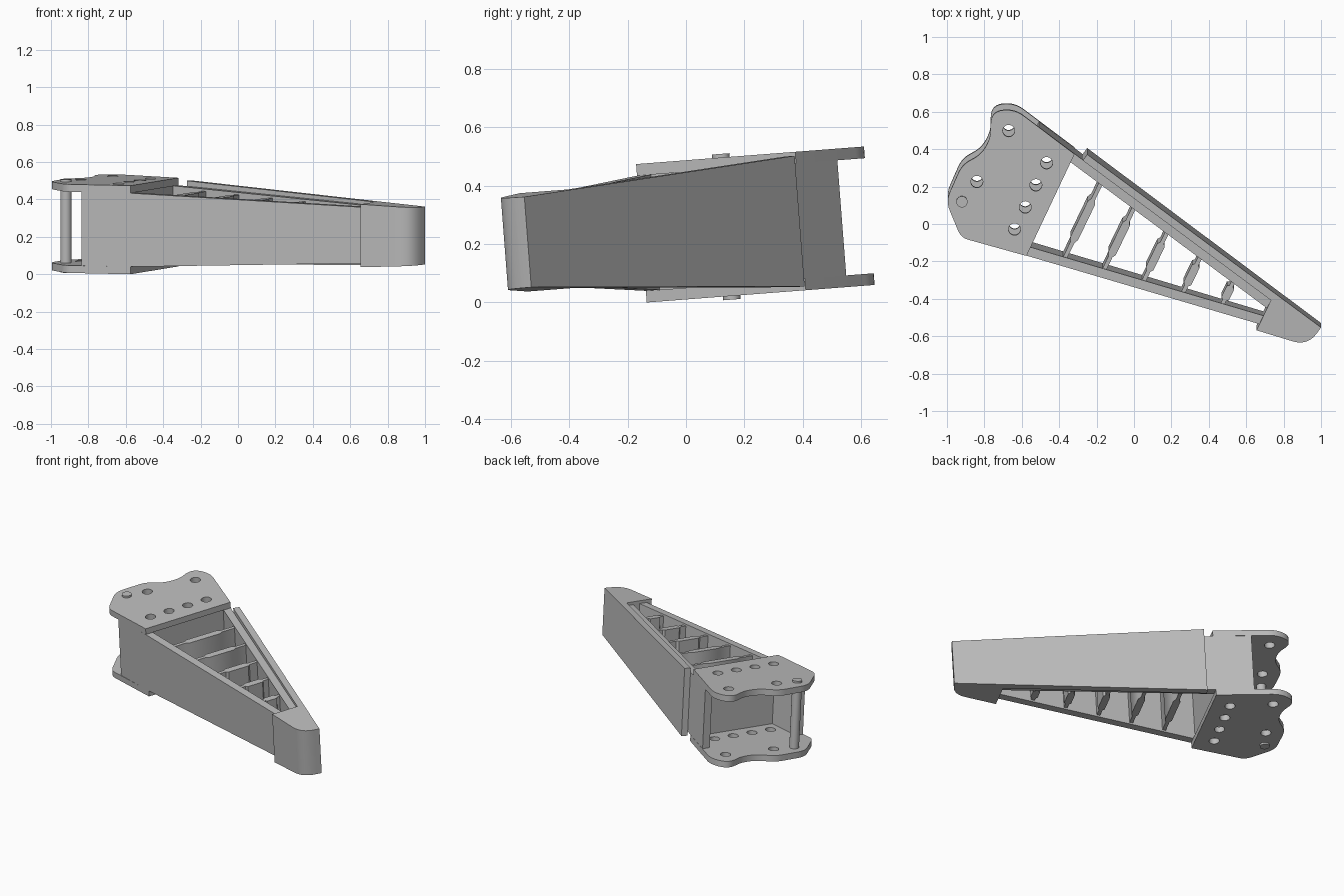
import bpy, bmesh, math
from mathutils import Matrix, Vector

cube = bpy.data.objects.get("Cube")
if cube:
    bpy.data.objects.remove(cube)

# One plain grey for everything
grey = bpy.data.materials.new("plain_grey")
grey.use_nodes = True
COLOUR = (0.5, 0.5, 0.5, 1)
grey.diffuse_color = COLOUR
grey.node_tree.nodes["Principled BSDF"].inputs["Base Color"].default_value = COLOUR

# The whole arm leans slightly about x; the beam axis is swung in plan
LEAN = Matrix.Translation((0, 0, 0.2485)) @ Matrix.Rotation(math.atan(0.077), 4, 'X')
SWING = Matrix.Rotation(math.radians(-25.7), 2)
ROOT = -0.455


def plan(u, v):
    """Beam coordinates (along, across) to plan x, y."""
    return tuple(SWING @ Vector((u, v)))


def along(x, y):
    return (SWING.transposed() @ Vector((x, y))).x


def finish(name, mesh):
    mesh.materials.clear()
    mesh.materials.append(grey)
    obj = bpy.data.objects.new(name, mesh)
    bpy.context.collection.objects.link(obj)
    obj.matrix_world = LEAN
    bpy.ops.object.select_all(action='DESELECT')
    obj.select_set(True)
    bpy.context.view_layer.objects.active = obj
    bpy.ops.object.shade_smooth_by_angle(angle=math.radians(32))
    return obj


def prism(name, outline, half):
    """Upright prism whose half height varies along the beam."""
    bm = bmesh.new()
    low = [bm.verts.new((x, y, -half(along(x, y)))) for x, y in outline]
    top = [bm.verts.new((x, y, half(along(x, y)))) for x, y in outline]
    n = len(outline)
    caps = [bm.faces.new(low), bm.faces.new(top)]
    for i in range(n):
        j = (i + 1) % n
        bm.faces.new((low[i], low[j], top[j], top[i]))
    bmesh.ops.triangulate(bm, faces=caps)
    bmesh.ops.recalc_face_normals(bm, faces=bm.faces)
    mesh = bpy.data.meshes.new(name)
    bm.to_mesh(mesh)
    bm.free()
    return finish(name, mesh)


def circle(cx, cy, r, n=24):
    return [(cx + r * math.cos(math.tau * i / n), cy + r * math.sin(math.tau * i / n))
            for i in range(n)]


def rounded(points, steps=6):
    """Corner cutting; points given with a radius get an eased corner."""
    out = []
    for i, (x, y, r) in enumerate(points):
        p = Vector((x, y))
        if r == 0:
            out.append((x, y))
            continue
        a = (Vector(points[i - 1][:2]) - p).normalized() * r + p
        b = (Vector(points[(i + 1) % len(points)][:2]) - p).normalized() * r + p
        for k in range(steps + 1):
            t = k / steps
            out.append(tuple(a * (1 - t) ** 2 + p * 2 * t * (1 - t) + b * t * t))
    return out


# Heights: panels fit between the plates, the outer shell stands prouder
def panel_half(u):
    return min(0.1975, 0.1975 - 0.037 * (u - ROOT))


def shell_half(u):
    return 0.2062 - 0.045 * u


def rib_half(u):
    return panel_half(u) - 0.012


# Clamp plates with drilled holes
plate_outline = rounded([
    (-0.575, -0.153, 0), (-0.925, -0.055, 0.04), (-1.006, 0.14, 0.055),
    (-0.92, 0.335, 0.05), (-0.81, 0.395, 0.055), (-0.765, 0.49, 0.04),
    (-0.768, 0.625, 0.075), (-0.635, 0.632, 0.055), (-0.318, 0.393, 0)])
holes = [(-0.67, 0.518), (-0.84, 0.245)]
holes += [plan(-0.571, -0.286 + i * 0.1315) for i in range(4)]


def plate(name, z):
    curve = bpy.data.curves.new(name, 'CURVE')
    curve.dimensions = '2D'
    curve.fill_mode = 'BOTH'
    curve.extrude = 0.02
    for loop in [plate_outline] + [circle(x, y, 0.032) for x, y in holes]:
        spline = curve.splines.new('POLY')
        spline.points.add(len(loop) - 1)
        for point, (x, y) in zip(spline.points, loop):
            point.co = (x, y, 0, 1)
        spline.use_cyclic_u = True
    helper = bpy.data.objects.new(name + "_helper", curve)
    bpy.context.collection.objects.link(helper)
    bpy.context.view_layer.update()
    graph = bpy.context.evaluated_depsgraph_get()
    mesh = bpy.data.meshes.new_from_object(helper.evaluated_get(graph))
    bpy.data.objects.remove(helper)
    bm = bmesh.new()
    bm.from_mesh(mesh)
    bmesh.ops.remove_doubles(bm, verts=bm.verts, dist=0.0001)
    bmesh.ops.recalc_face_normals(bm, faces=bm.faces)
    bmesh.ops.translate(bm, verts=bm.verts, vec=(0, 0, z))
    bm.to_mesh(mesh)
    bm.free()
    finish(name, mesh)


plate("top_plate", 0.2175)
plate("bottom_plate", -0.2175)

# Pin through the plates
prism("hinge_pin", circle(-0.92, 0.138, 0.03), lambda u: 0.25)


# Side panels, converging toward the tip
def front_v(u):
    return -0.389 + 0.1605 * (u - ROOT)


def back_v(u):
    return 0.215 - 0.197 * (u - ROOT)


THICK = 0.05
for name, edge, inward, start in (("front_panel", front_v, THICK, -0.72),
                                  ("back_panel", back_v, -THICK, -0.69)):
    stations = (start, ROOT, 0.88)
    outer = [plan(u, edge(u)) for u in stations]
    inner = [plan(u, edge(u) + inward) for u in reversed(stations)]
    prism(name, outer + inner, panel_half)

# Cross wall at the root, then ribs with thickened middles
prism("root_wall", [plan(u, edge(u) + s) for u, edge, s in (
    (-0.49, front_v, 0.02), (-0.465, front_v, 0.02),
    (-0.465, back_v, -0.02), (-0.49, back_v, -0.02))], lambda u: 0.1975)
for i in range(5):
    c = -0.26 + i * 0.217
    a, b = front_v(c) + THICK - 0.01, back_v(c) - THICK + 0.01
    side = [(0, 0.011), (0.22, 0.011), (0.27, 0.022), (0.73, 0.022), (0.78, 0.011), (1, 0.011)]
    right = [plan(c + w, a + t * (b - a)) for t, w in side]
    left = [plan(c - w, a + t * (b - a)) for t, w in reversed(side)]
    prism(f"rib_{i + 1}", right + left, rib_half)

# Outer shell wrapping the back side and the tip in one piece
prism("outer_shell_and_tip", rounded([
    (-0.25, 0.39, 0), (1.0, -0.543, 0), (0.93, -0.642, 0.085),
    (0.655, -0.557, 0), (0.732, -0.396, 0), (-0.274, 0.358, 0)]), shell_half)
